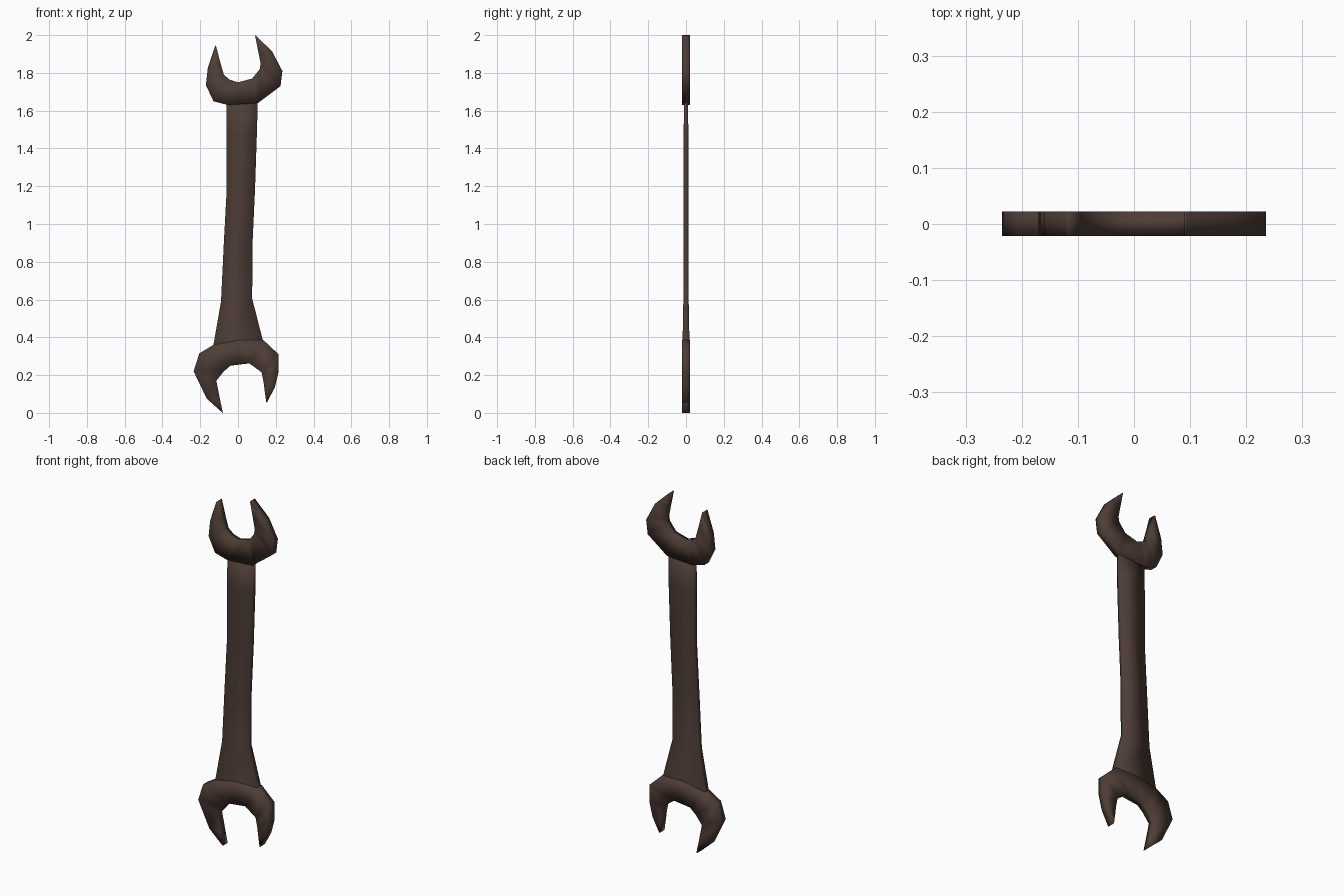
import bpy, bmesh

mat = bpy.data.materials.new("dark_brown_iron")
mat.diffuse_color = (0.075, 0.046, 0.037, 1)


def finish(name, bm):
    bmesh.ops.recalc_face_normals(bm, faces=bm.faces)
    mesh = bpy.data.meshes.new(name)
    bm.to_mesh(mesh)
    bm.free()
    mesh.materials.append(mat)
    for p in mesh.polygons:
        p.use_smooth = True
    obj = bpy.data.objects.new(name, mesh)
    bpy.context.collection.objects.link(obj)
    return obj


def loft(name, rings):
    """Skin equal-length rings of points and cap both ends."""
    bm = bmesh.new()
    rows = [[bm.verts.new(p) for p in r] for r in rings]
    n = len(rows[0])
    for a, b in zip(rows, rows[1:]):
        for i in range(n):
            j = (i + 1) % n
            bm.faces.new((a[i], a[j], b[j], b[i]))
    bm.faces.new(rows[0])
    bm.faces.new(rows[-1])
    return finish(name, bm)


def jaw(name, pairs):
    """C-shaped plate from outer/inner edge points (x, z)."""
    f, b = -0.021, 0.022
    return loft(name, [[(ox, f, oz), (ix, f, iz), (ix, b, iz), (ox, b, oz)]
                       for ox, oz, ix, iz in pairs])


# Upper open jaw, left tip round to right tip
jaw("upper_jaw", [
    (-0.122, 1.94, -0.117, 1.945),
    (-0.16, 1.825, -0.095, 1.86),
    (-0.17, 1.735, -0.075, 1.79),
    (-0.13, 1.65, -0.045, 1.765),
    (-0.055, 1.63, 0.0, 1.75),
    (0.105, 1.64, 0.075, 1.77),
    (0.225, 1.73, 0.115, 1.82),
    (0.235, 1.81, 0.12, 1.85),
    (0.18, 1.915, 0.105, 1.925),
    (0.094, 1.997, 0.09, 2.0),
])

# Lower open jaw, left tip round to right tip
jaw("lower_jaw", [
    (-0.086, 0.004, -0.08, 0.0),
    (-0.165, 0.075, -0.097, 0.08),
    (-0.235, 0.22, -0.115, 0.17),
    (-0.205, 0.315, -0.075, 0.22),
    (-0.13, 0.36, -0.04, 0.25),
    (0.0, 0.385, 0.01, 0.256),
    (0.135, 0.385, 0.06, 0.262),
    (0.215, 0.31, 0.125, 0.215),
    (0.215, 0.215, 0.135, 0.165),
    (0.195, 0.135, 0.142, 0.11),
    (0.154, 0.057, 0.15, 0.055),
])

# Flat shank: left x, left z, right x, right z, half thickness
shank = [
    (-0.13, 0.34, 0.135, 0.36, 0.018),
    (-0.13, 0.36, 0.13, 0.39, 0.018),
    (-0.09, 0.59, 0.075, 0.605, 0.014),
    (-0.075, 0.90, 0.077, 0.90, 0.013),
    (-0.06, 1.18, 0.09, 1.18, 0.013),
    (-0.06, 1.48, 0.10, 1.48, 0.013),
    (-0.06, 1.66, 0.105, 1.66, 0.009),
]
loft("shank", [[(lx, -t, lz), (rx, -t, rz), (rx, t, rz), (lx, t, lz)]
               for lx, lz, rx, rz, t in shank])
